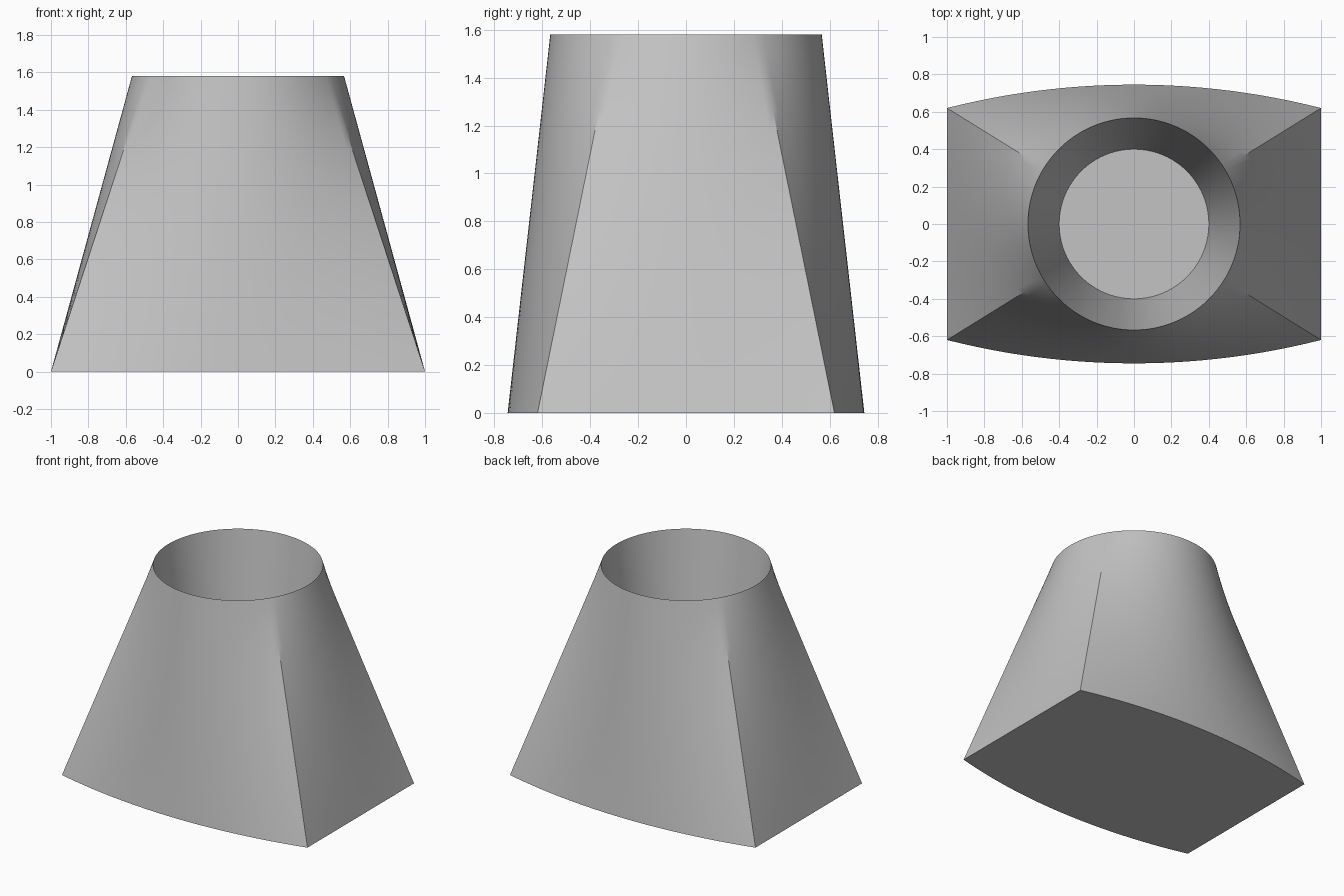
import bpy
import bmesh
from math import atan2, cos, sin, pi, sqrt

cube = bpy.data.objects.get("Cube")
if cube:
    bpy.data.objects.remove(cube, do_unlink=True)

HEIGHT, RIM, FLOOR_R, FLOOR_Z = 1.58, 0.567, 0.4, 0.3
HALF_X, CORNER_Y, BOW_Y = 1.0, 0.62, 0.745
ROWS = 20

# Radius of the bowed front and back edges
sag = BOW_Y - CORNER_Y
ARC = (HALF_X ** 2 + sag ** 2) / (2 * sag)
corner = atan2(CORNER_Y, HALF_X)


def spread(start, end, count):
    return [start + (end - start) * i / count for i in range(count)]


# Directions around the axis, with one exactly on each corner
angles = (spread(-corner, corner, 24) + spread(corner, pi - corner, 44)
          + spread(pi - corner, pi + corner, 24)
          + spread(pi + corner, 2 * pi - corner, 44))


def base_radius(a):
    """Distance from the axis to the base outline along direction a."""
    c, s = abs(cos(a)), abs(sin(a))
    if s * HALF_X <= c * CORNER_Y + 1e-6:
        return HALF_X / c
    centre = BOW_Y - ARC
    return s * centre + sqrt((s * centre) ** 2 + ARC ** 2 - centre ** 2)


bm = bmesh.new()


def ring(z, radius):
    return [bm.verts.new((radius(a) * cos(a), radius(a) * sin(a), z))
            for a in angles]


# Outer wall: bowed rectangle blending to a round rim
rings = []
for i in range(ROWS + 1):
    t = i / ROWS
    rings.append(ring(HEIGHT * t,
                      lambda a: base_radius(a) * (1 - t) + RIM * t))

# Tapered round cavity
rings.append(ring(FLOOR_Z, lambda a: FLOOR_R))

for low, high in zip(rings, rings[1:]):
    for i in range(len(angles)):
        j = (i + 1) % len(angles)
        bm.faces.new((low[i], low[j], high[j], high[i]))

# Underside and cavity floor
bm.faces.new(rings[0][::-1])
bm.faces.new(rings[-1])
bmesh.ops.recalc_face_normals(bm, faces=bm.faces[:])

mesh = bpy.data.meshes.new("tapered_holder")
bm.to_mesh(mesh)
bm.free()
holder = bpy.data.objects.new("tapered_holder", mesh)
bpy.context.collection.objects.link(holder)

# Plain grey
grey = bpy.data.materials.new("light_grey")
grey.use_nodes = True
colour = (0.55, 0.55, 0.55, 1)
grey.diffuse_color = colour
for node in grey.node_tree.nodes:
    if node.type == 'BSDF_PRINCIPLED':
        node.inputs["Base Color"].default_value = colour
mesh.materials.append(grey)

bpy.ops.object.select_all(action='DESELECT')
holder.select_set(True)
bpy.context.view_layer.objects.active = holder
bpy.ops.object.shade_smooth_by_angle(angle=pi / 6)
